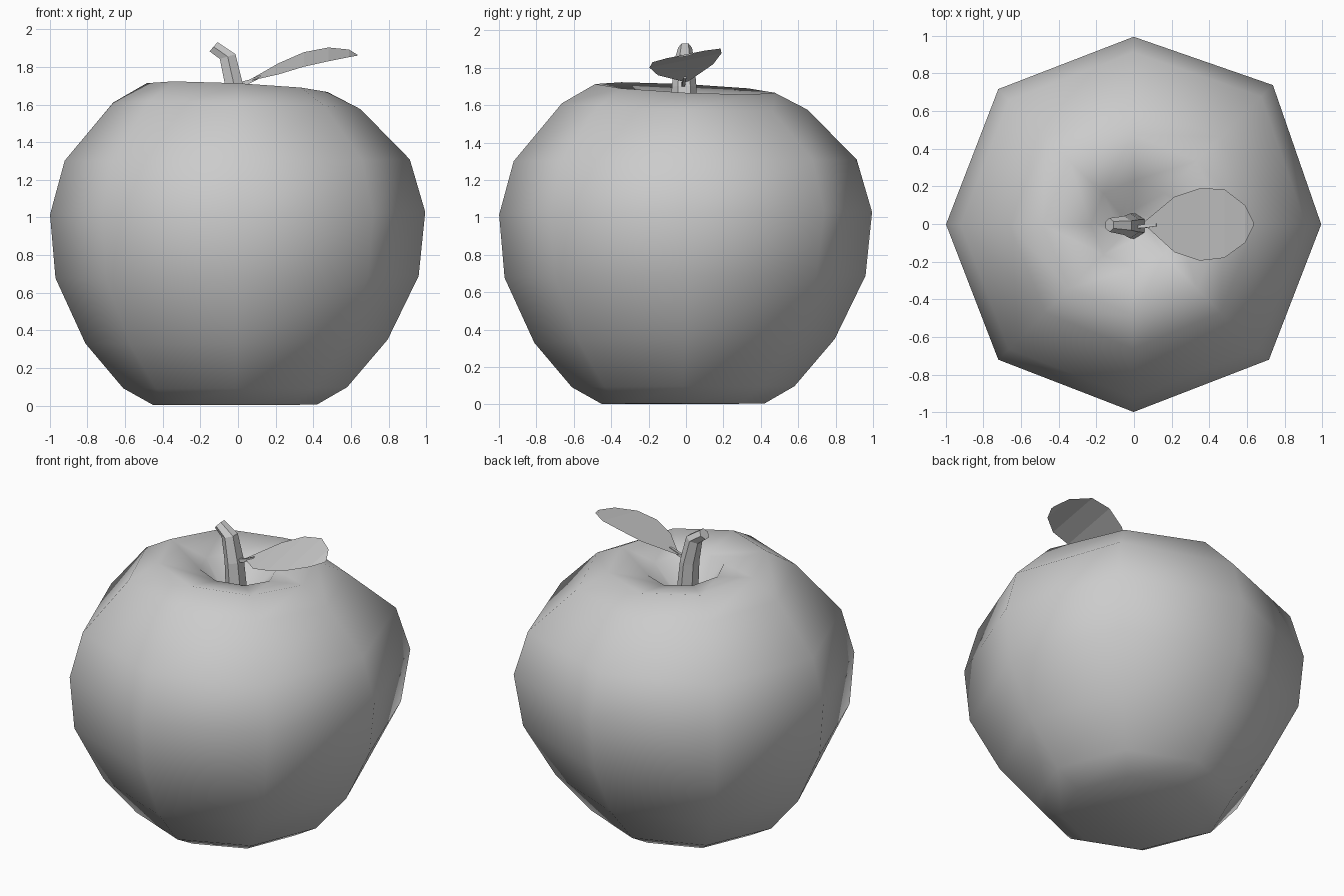
import bpy, bmesh
from math import cos, sin, pi
from mathutils import Vector, Matrix

if "Cube" in bpy.data.objects:
    bpy.data.objects.remove(bpy.data.objects["Cube"])


def finish(bm, name, smooth):
    bmesh.ops.recalc_face_normals(bm, faces=bm.faces)
    for f in bm.faces:
        f.smooth = smooth
    me = bpy.data.meshes.new(name)
    bm.to_mesh(me)
    bm.free()
    ob = bpy.data.objects.new(name, me)
    bpy.context.collection.objects.link(ob)
    return ob


def loft(name, loops, smooth, cap_start=True, cap_end=True):
    bm = bmesh.new()
    rings = [[bm.verts.new(p) for p in loop] for loop in loops]
    n = len(rings[0])
    for a, b in zip(rings, rings[1:]):
        for i in range(n):
            j = (i + 1) % n
            bm.faces.new((a[i], a[j], b[j], b[i]))
    if cap_start:
        bm.faces.new(rings[0][::-1])
    if cap_end:
        bm.faces.new(rings[-1])
    return finish(bm, name, smooth)


def tube(name, path, sides):
    # path: centre, radius along the side, radius along y, lean in the xz plane
    loops = []
    for c, r, ry, lean in path:
        rot = Matrix.Rotation(lean, 3, 'Y')
        loops.append([Vector(c) + rot @ Vector((r * cos(a), ry * sin(a), 0))
                      for a in (2 * pi * (i + 0.5) / sides for i in range(sides))])
    return loft(name, loops, False)


# Fruit: eight-sided lathe, slightly lopsided (radius, height, shift, tilt, bulge)
profile = [
    (0.435, 0.004, -0.015, -0.002, 0), (0.595, 0.095, -0.015, -0.004, 0),
    (0.803, 0.340, -0.008, -0.014, 0), (0.965, 0.683, -0.005, -0.008, 0.01),
    (0.997, 1.022, -0.002, -0.010, 0.03), (0.917, 1.305, -0.004, -0.005, 0.03),
    (0.657, 1.593, -0.006, 0.025, 0.01), (0.480, 1.690, -0.005, 0.033, 0),
    (0.230, 1.640, 0.0, 0.02, 0), (0.080, 1.460, -0.01, 0, 0),
]
loops = []
for r, z, shift, tilt, bulge in profile:
    loop = []
    for i in range(8):
        a = i * pi / 4
        rad = r * (1 + (0.02 if i % 2 and r > 0.9 else 0) + (bulge if i == 1 else 0))
        loop.append((rad * cos(a) + shift, rad * sin(a) + shift,
                     z - tilt * cos(a - pi / 4)))
    loops.append(loop)
loft("apple_body", loops, True)

# Bent woody stem
tube("stem", [((0.0, -0.01, 1.45), 0.065, 0.07, 0),
              ((-0.02, -0.01, 1.70), 0.055, 0.066, -0.05),
              ((-0.055, -0.008, 1.855), 0.05, 0.05, -0.3),
              ((-0.13, -0.005, 1.907), 0.037, 0.037, -0.85)], 6)

# Leaf stalk
tube("leaf_stalk", [((0.0, -0.015, 1.705), 0.017, 0.014, 1.1),
                    ((0.06, -0.012, 1.722), 0.014, 0.012, 1.1),
                    ((0.12, -0.005, 1.75), 0.010, 0.010, 1.1)], 4)

# Leaf: arched sheet tilted to one side (x, centre height, far edge y, near edge y)
sections = [(0.055, 1.725, 0.012, -0.004), (0.215, 1.79, 0.145, -0.15),
            (0.35, 1.84, 0.19, -0.195), (0.48, 1.866, 0.185, -0.18),
            (0.59, 1.872, 0.10, -0.10), (0.635, 1.862, 0.012, -0.012)]
bm = bmesh.new()
rows = [[bm.verts.new((x, y, z + 0.2 * y)) for y in (far, 0, near)]
        for x, z, far, near in sections]
for a, b in zip(rows, rows[1:]):
    for i in range(2):
        bm.faces.new((a[i], a[i + 1], b[i + 1], b[i]))
finish(bm, "leaf", False)
